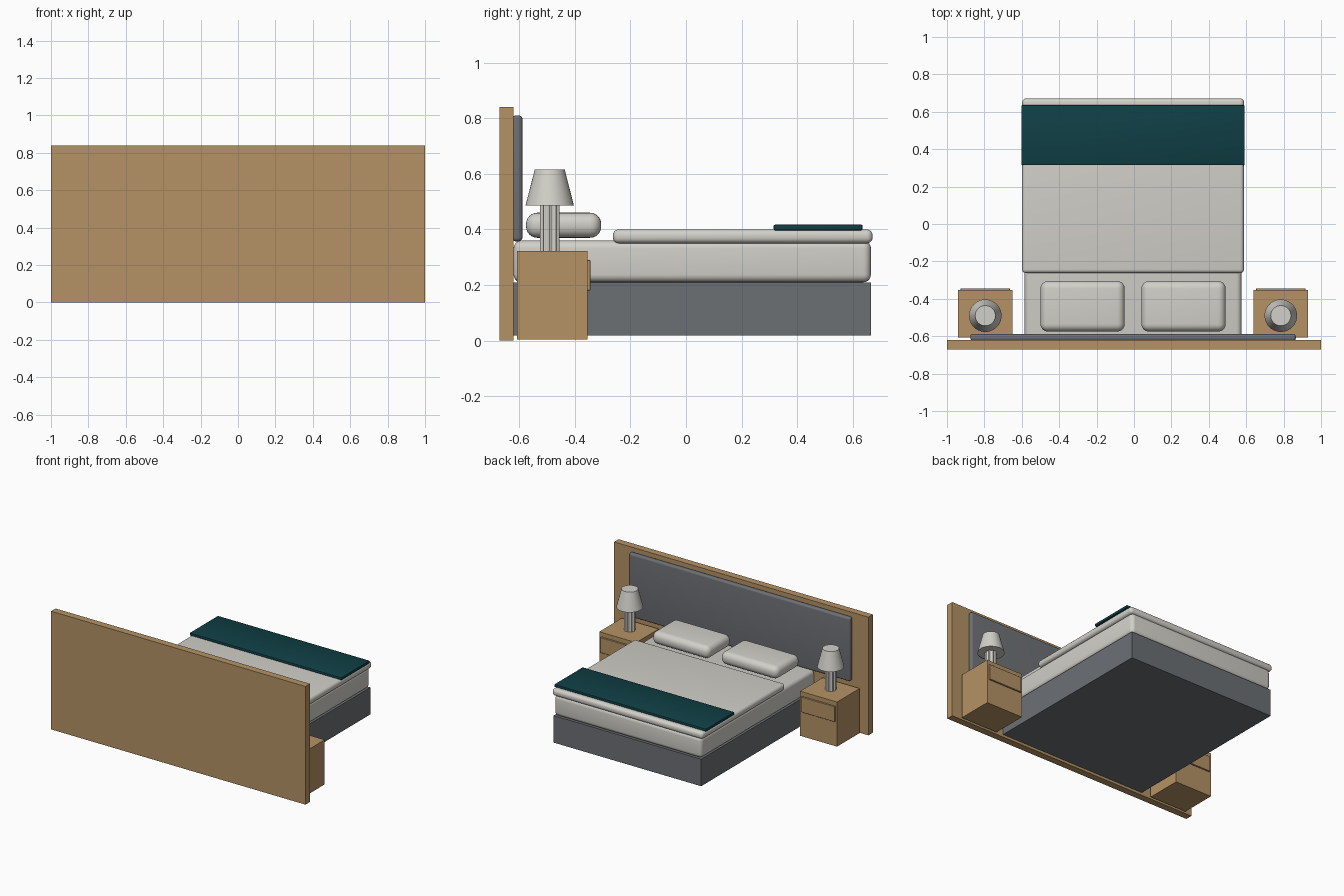
import bpy, bmesh, math
from mathutils import Vector

cube = bpy.data.objects.get("Cube")
if cube:
    bpy.data.objects.remove(cube, do_unlink=True)


def material(name, rgb):
    m = bpy.data.materials.new(name)
    m.use_nodes = True
    color = (*rgb, 1)
    m.diffuse_color = color
    m.node_tree.nodes["Principled BSDF"].inputs["Base Color"].default_value = color
    return m


wood = material("oak wood", (0.46, 0.29, 0.13))
grey = material("slate fabric", (0.15, 0.16, 0.175))
linen = material("white linen", (0.64, 0.63, 0.58))
teal = material("dark teal", (0.005, 0.05, 0.06))

CX = -0.005  # centre line of the bed


def add_object(name, bm, mat, smooth=False):
    bmesh.ops.recalc_face_normals(bm, faces=bm.faces)
    mesh = bpy.data.meshes.new(name)
    bm.to_mesh(mesh)
    bm.free()
    mesh.materials.append(mat)
    ob = bpy.data.objects.new(name, mesh)
    bpy.context.collection.objects.link(ob)
    if smooth:
        bpy.ops.object.select_all(action='DESELECT')
        ob.select_set(True)
        bpy.context.view_layer.objects.active = ob
        bpy.ops.object.shade_smooth_by_angle(angle=math.radians(35))
    return ob


def box(name, mat, x, y, z, radius=0.0, segments=5):
    """Box between (min, max) pairs, with optional rounded edges."""
    bm = bmesh.new()
    bmesh.ops.create_cube(bm, size=1)
    spans = (x, y, z)
    for v in bm.verts:
        v.co = Vector([(a + b) / 2 + c * (b - a) for (a, b), c in zip(spans, v.co)])
    if radius:
        bmesh.ops.bevel(bm, geom=bm.edges[:], offset=radius, segments=segments,
                        profile=0.5, affect='EDGES')
    return add_object(name, bm, mat, radius > 0)


def loft(name, mat, center, rings, sides, flute=0.0, flutes=10):
    """Closed upright form through (radius, height) rings, optionally fluted."""
    bm = bmesh.new()
    loops = []
    for r, z in rings:
        ring = []
        for i in range(sides):
            a = math.tau * i / sides
            rr = r - flute * (0.5 - 0.5 * math.cos(flutes * a))
            ring.append(bm.verts.new((center[0] + rr * math.cos(a),
                                      center[1] + rr * math.sin(a), z)))
        loops.append(ring)
    for low, high in zip(loops, loops[1:]):
        for i in range(sides):
            j = (i + 1) % sides
            bm.faces.new((low[i], low[j], high[j], high[i]))
    bm.faces.new(loops[0])
    bm.faces.new(loops[-1])
    return add_object(name, bm, mat, True)


def span(center, half):
    return (center - half, center + half)


# Headboard
box("headboard_panel", wood, (-1, 1), (-0.67, -0.62), (0, 0.84))
box("headboard_cushion", grey, span(CX, 0.87), (-0.625, -0.588), (0.357, 0.81), 0.014)

# Bed
box("bed_base", grey, span(CX, 0.58), (-0.62, 0.665), (0.018, 0.21))
box("mattress", linen, span(CX, 0.58), (-0.62, 0.665), (0.21, 0.36), 0.028)
box("duvet", linen, span(CX, 0.593), (-0.263, 0.671), (0.35, 0.4), 0.021)
box("bed_runner", teal, span(CX, 0.597), (0.315, 0.635), (0.397, 0.417), 0.005, 2)

# Pillows, nightstands and lamps on both sides
for side, s in (("left", 1), ("right", -1)):
    box(side + "_pillow", linen, span(CX + s * 0.27, 0.225), (-0.575, -0.305),
        (0.37, 0.46), 0.04, 6)

    nx = CX + s * 0.79
    box(side + "_nightstand", wood, span(nx, 0.145), (-0.608, -0.354), (0.005, 0.322))
    box(side + "_drawer_front", wood, span(nx, 0.132), (-0.356, -0.344), (0.18, 0.29), 0.002, 1)

    lamp = (nx, -0.49)
    loft(side + "_lamp_column", linen, lamp, [(0.037, 0.322), (0.037, 0.49)], 80, 0.006)
    loft(side + "_lamp_shade", linen, lamp, [(0.087, 0.486), (0.054, 0.615)], 40)
